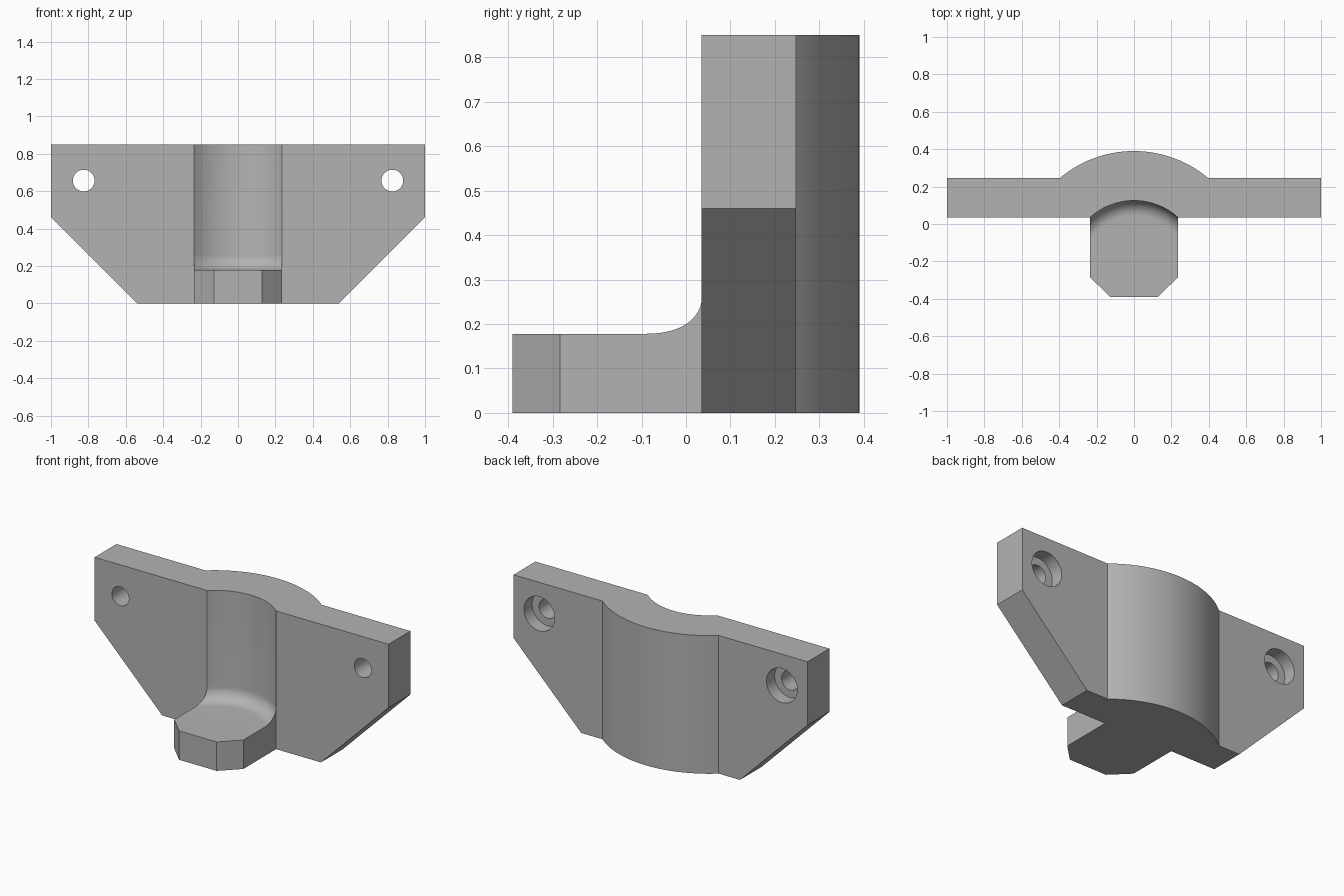
import bpy
import bmesh
from math import sin, cos, pi, asin
from mathutils import Matrix, Vector

default = bpy.data.objects.get("Cube")
if default:
    bpy.data.objects.remove(default, do_unlink=True)

# Main dimensions
FRONT, BACK, HEIGHT = 0.035, 0.247, 0.85
AXIS_Y = -0.227            # shared axis of the back bulge and the front channel
R_OUT, R_IN = 0.617, 0.3522
TONGUE_W, TONGUE_H, FILLET = 0.235, 0.178, 0.08

grey = bpy.data.materials.new("plain grey")
grey.use_nodes = True
colour = (0.45, 0.45, 0.45, 1)
grey.diffuse_color = colour
grey.node_tree.nodes["Principled BSDF"].inputs["Base Color"].default_value = colour


def make_object(name, bm):
    bmesh.ops.recalc_face_normals(bm, faces=bm.faces)
    mesh = bpy.data.meshes.new(name)
    bm.to_mesh(mesh)
    bm.free()
    mesh.materials.append(grey)
    obj = bpy.data.objects.new(name, mesh)
    bpy.context.collection.objects.link(obj)
    return obj


def prism(name, points, direction):
    bm = bmesh.new()
    face = bm.faces.new([bm.verts.new(p) for p in points])
    ext = bmesh.ops.extrude_face_region(bm, geom=[face])
    moved = [g for g in ext["geom"] if isinstance(g, bmesh.types.BMVert)]
    bmesh.ops.translate(bm, verts=moved, vec=Vector(direction))
    return make_object(name, bm)


def cylinder(name, x, z, radius, y0, y1):
    bm = bmesh.new()
    place = Matrix.Translation((x, (y0 + y1) / 2, z)) @ Matrix.Rotation(pi / 2, 4, "X")
    bmesh.ops.create_cone(bm, cap_ends=True, segments=48, radius1=radius,
                          radius2=radius, depth=y1 - y0, matrix=place)
    return make_object(name, bm)


def cut(body, cutter):
    mod = body.modifiers.new("cut", "BOOLEAN")
    mod.operation = "DIFFERENCE"
    mod.solver = "EXACT"
    mod.object = cutter
    bpy.context.view_layer.objects.active = body
    bpy.ops.object.modifier_apply(modifier=mod.name)
    bpy.data.objects.remove(cutter, do_unlink=True)


# Footprint: wings, arched back and chamfered front tongue
half = asin((BACK - AXIS_Y) / R_OUT)
steps = 40
arc = []
for i in range(steps + 1):
    a = half + (pi - 2 * half) * i / steps
    arc.append((R_OUT * cos(a), AXIS_Y + R_OUT * sin(a)))
right = [(0.128, -0.39), (TONGUE_W, -0.284), (TONGUE_W, FRONT), (1, FRONT), (1, BACK)]
outline = right + arc + [(-x, y) for x, y in reversed(right)]
bracket = prism("bracket", [(x, y, 0) for x, y in outline], (0, 0, HEIGHT))

# Round channel with a filleted floor, leaving the tongue below it
profile = [(0, TONGUE_H)]
for i in range(13):
    a = pi / 2 * i / 12
    profile.append((R_IN - FILLET + FILLET * sin(a), TONGUE_H + FILLET * (1 - cos(a))))
profile += [(R_IN, 1), (0, 1)]
bm = bmesh.new()
verts = [bm.verts.new((r, AXIS_Y, z)) for r, z in profile]
edges = [bm.edges.new(pair) for pair in zip(verts, verts[1:])]
bmesh.ops.spin(bm, geom=verts + edges, cent=(0, AXIS_Y, 0), axis=(0, 0, 1),
               angle=2 * pi, steps=128, use_merge=True)
bmesh.ops.remove_doubles(bm, verts=bm.verts, dist=0.0001)
cut(bracket, make_object("channel_cutter", bm))

# Sloped lower corners and counterbored screw holes
for s in (1, -1):
    slope = 0.46 / 0.46
    corner = [(0.44, -0.1), (1.1, -0.1), (1.1, 0.46 + 0.1 * slope)]
    cut(bracket, prism("corner_cutter", [(s * x, -0.1, z) for x, z in corner], (0, 0.5, 0)))
    cut(bracket, cylinder("hole_cutter", s * 0.825, 0.657, 0.058, -0.1, 0.4))
    cut(bracket, cylinder("counterbore_cutter", s * 0.825, 0.657, 0.105, BACK - 0.08, 0.4))

bpy.ops.object.select_all(action="DESELECT")
bracket.select_set(True)
bpy.context.view_layer.objects.active = bracket
bpy.ops.object.shade_smooth_by_angle(angle=pi / 6)
